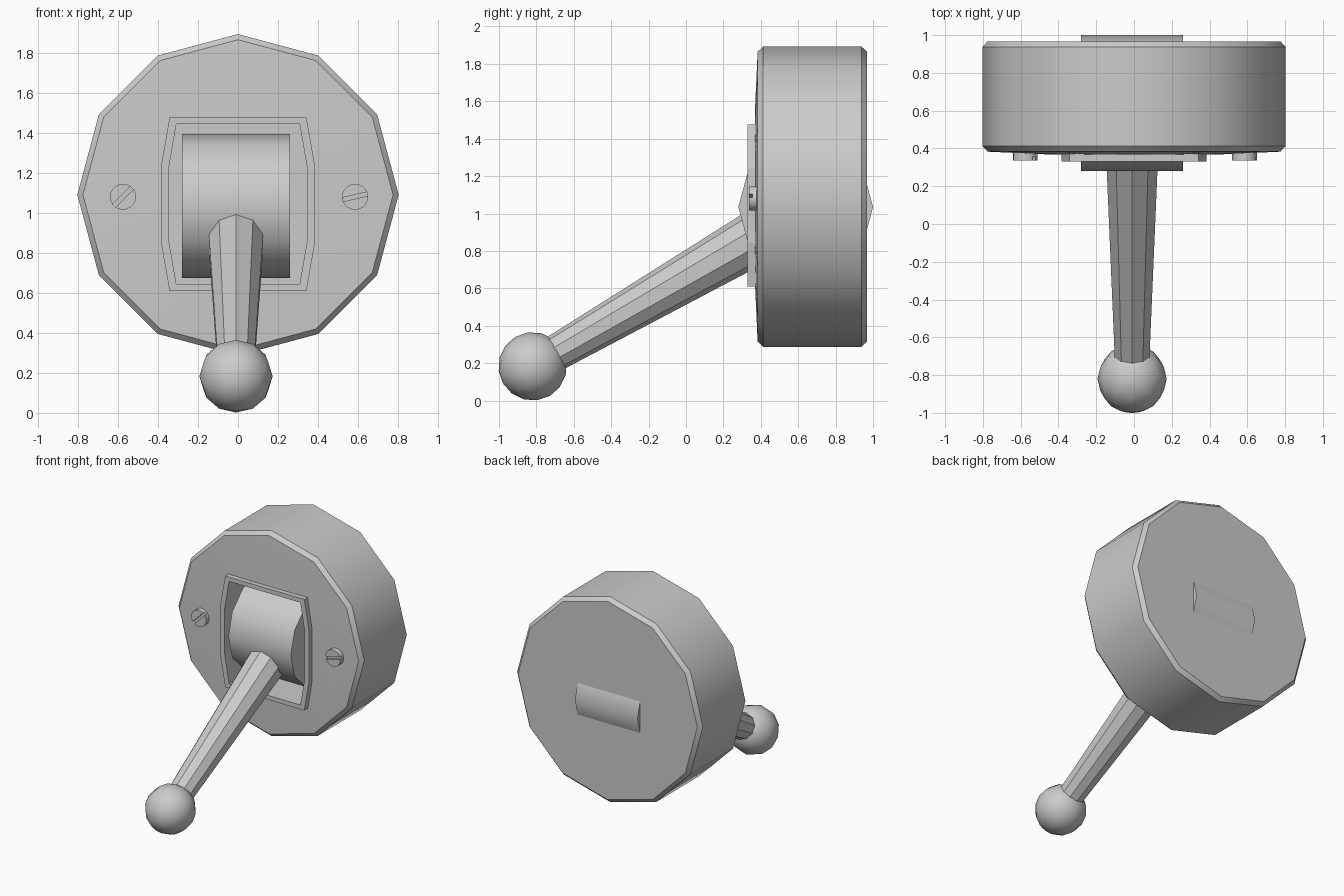
import bpy, bmesh, math
from mathutils import Vector

if "Cube" in bpy.data.objects:
    bpy.data.objects.remove(bpy.data.objects["Cube"])


def lathe(name, profile, sides, origin, axis, phase=0.0, smooth=None):
    """Closed solid of revolution; profile = (radius, distance along axis), axis in the YZ plane."""
    bm = bmesh.new()
    o, a = Vector(origin), Vector(axis).normalized()
    u = Vector((1, 0, 0))
    v = a.cross(u)
    rings = []
    for r, d in profile:
        rings.append([bm.verts.new(o + a * d + r * (math.cos(t) * u + math.sin(t) * v))
                      for t in (phase + 2 * math.pi * i / sides for i in range(sides))])
    for p, q in zip(rings, rings[1:]):
        for i in range(sides):
            j = (i + 1) % sides
            bm.faces.new((p[i], p[j], q[j], q[i]))
    bm.faces.new(rings[0][::-1])
    bm.faces.new(rings[-1])
    return finish(name, bm, smooth)


def finish(name, bm, smooth=None):
    bmesh.ops.recalc_face_normals(bm, faces=bm.faces)
    me = bpy.data.meshes.new(name)
    bm.to_mesh(me)
    bm.free()
    ob = bpy.data.objects.new(name, me)
    bpy.context.collection.objects.link(ob)
    if smooth:
        activate(ob)
        bpy.ops.object.shade_smooth_by_angle(angle=math.radians(smooth))
    return ob


def activate(ob):
    bpy.ops.object.select_all(action='DESELECT')
    ob.select_set(True)
    bpy.context.view_layer.objects.active = ob


def prism(name, outline, y0, y1):
    bm = bmesh.new()
    face = bm.faces.new([bm.verts.new((x, y0, z)) for x, z in outline])
    ext = bmesh.ops.extrude_face_region(bm, geom=[face], use_keep_orig=True)
    for g in ext['geom']:
        if isinstance(g, bmesh.types.BMVert):
            g.co.y = y1
    return finish(name, bm)


def cut(ob, cutter):
    m = ob.modifiers.new("cut", 'BOOLEAN')
    m.operation, m.solver, m.object = 'DIFFERENCE', 'EXACT', cutter
    activate(ob)
    bpy.ops.object.modifier_apply(modifier=m.name)
    bpy.data.objects.remove(cutter)


def window(xs, zs, xm, zm, cx=0.0, cz=1.043):
    """Eight-point outline with bulging sides."""
    q = [(xs, zs), (xm, zm), (xm, -zm), (xs, -zs)]
    return [(cx + x, cz + z) for x, z in q] + [(cx - x, cz + z) for x, z in q[::-1]]


outer = window(0.342, 0.434, 0.383, 0.2)
inner = window(0.308, 0.4, 0.346, 0.18)

# Twelve-sided housing with chamfered rims and a pocket for the barrel
body = lathe("housing", [(0.45, 0.368), (0.775, 0.383), (0.803, 0.413), (0.803, 0.938), (0.775, 0.967)],
             12, (0, 0, 1.09), (0, 1, 0), smooth=31)
cut(body, prism("pocket_cutter", inner, 0.2, 0.75))

# Raised frame around the opening
frame = prism("opening_frame", outer, 0.33, 0.375)
cut(frame, prism("frame_cutter", inner, 0.2, 0.5))

# Pivot barrel
lathe("pivot_barrel", [(0.36, -0.27), (0.36, 0.27)], 12, (0, 0, 0), (0, 1, 0), smooth=31)
barrel = bpy.data.objects["pivot_barrel"]
for v in barrel.data.vertices:
    x, y, z = v.co
    v.co = (y - 0.01, 0.64 + x, 1.035 + z)
barrel.data.update()
bm = bmesh.new()
bm.from_mesh(barrel.data)
bmesh.ops.recalc_face_normals(bm, faces=bm.faces)
bm.to_mesh(barrel.data)
bm.free()

# Tapered lever and ball knob
ball = Vector((-0.01, -0.82, 0.183))
axis = Vector((0, 0.866, 0.5))
lathe("lever", [(0.093, 0.05), (0.147, 1.45)], 10, ball, axis, phase=math.pi / 10, smooth=31)
bpy.ops.mesh.primitive_uv_sphere_add(segments=12, ring_count=8, radius=0.183, location=ball,
                                     rotation=axis.to_track_quat('Z', 'Y').to_euler())
bpy.context.object.name = "ball_knob"
bpy.ops.object.shade_smooth()

# Slotted screws
for side, x, ang in (("left", -0.575, 45), ("right", 0.585, 13)):
    s = lathe(side + "_screw", [(0.065, 0.0), (0.065, 0.06)], 20, (x, 0.336, 1.08), (0, 1, 0), smooth=31)
    c, n = math.cos(math.radians(ang)), math.sin(math.radians(ang))
    slot = [(x + a * c - b * n, 1.08 + a * n + b * c)
            for a, b in ((-0.1, -0.01), (0.1, -0.01), (0.1, 0.01), (-0.1, 0.01))]
    cut(s, prism("slot_cutter", slot, 0.3, 0.355))
